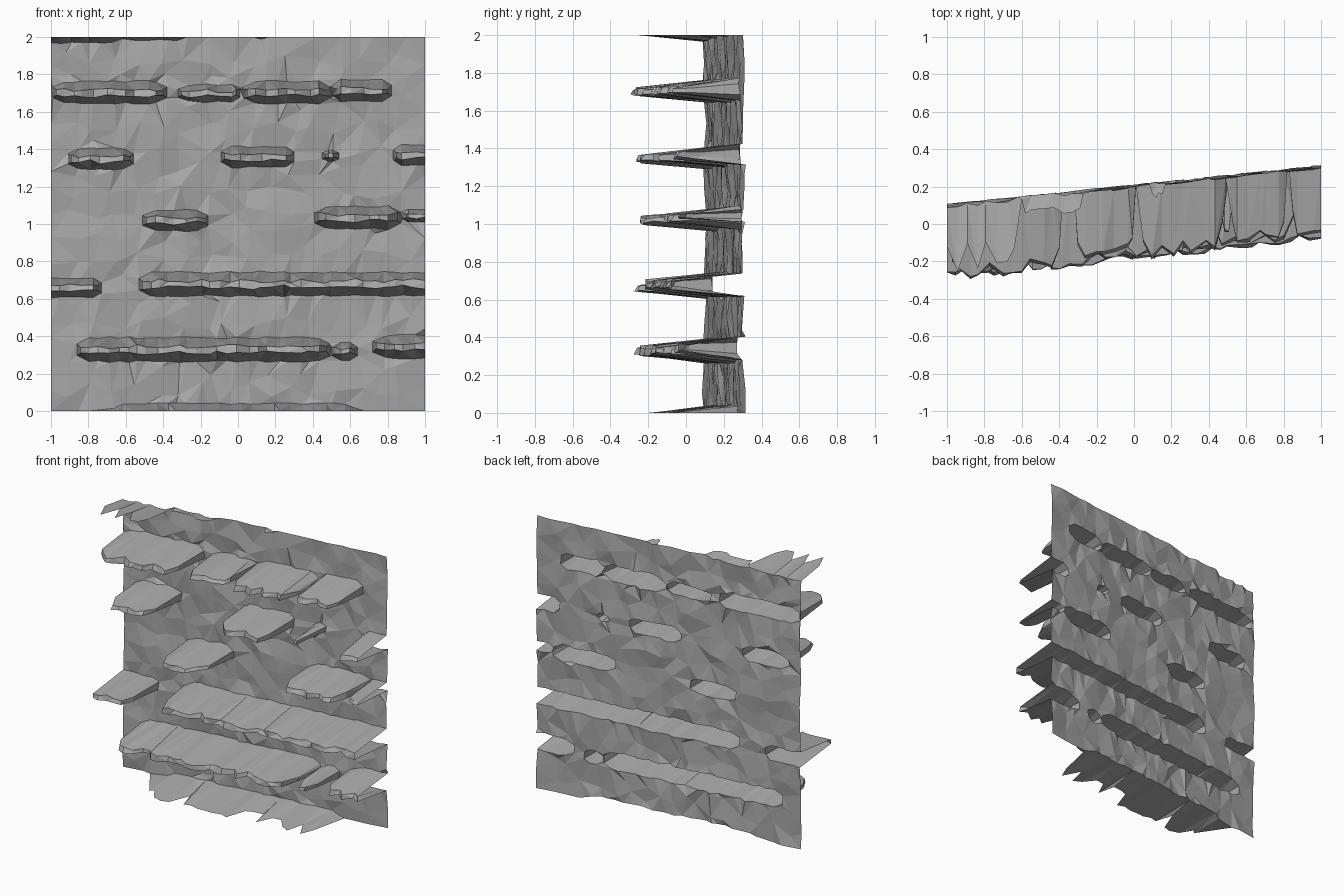
import bpy, random
from mathutils import Vector
from mathutils.geometry import delaunay_2d_cdt

random.seed(7)
if "Cube" in bpy.data.objects:
    bpy.data.objects.remove(bpy.data.objects["Cube"])

stone = bpy.data.materials.new("grey stone")
stone.use_nodes = True
GREY = (0.4, 0.4, 0.4, 1)
stone.diffuse_color = GREY
stone.node_tree.nodes["Principled BSDF"].inputs["Base Color"].default_value = GREY

# Ledges: left end, right end, root bottom, root top, reach
LEDGES = [
    (-1, -0.62, 1.965, 2.06, 0.36), (-0.6, -0.27, 1.98, 2.06, 0.12), (0.08, 0.17, 1.985, 2.06, 0.08),
    (-0.99, -0.38, 1.64, 1.77, 0.41), (-0.32, 0.01, 1.65, 1.75, 0.38),
    (0.03, 0.49, 1.64, 1.77, 0.40), (0.51, 0.82, 1.65, 1.78, 0.37),
    (-0.91, -0.56, 1.29, 1.41, 0.38), (-0.09, 0.30, 1.30, 1.42, 0.38),
    (0.45, 0.54, 1.33, 1.40, 0.30), (0.83, 1, 1.31, 1.43, 0.36),
    (-0.51, -0.16, 0.96, 1.08, 0.41), (0.41, 0.87, 0.97, 1.10, 0.38), (0.88, 1, 1.01, 1.08, 0.35),
    (-1, -0.73, 0.60, 0.72, 0.38), (-0.53, 1, 0.61, 0.75, 0.40),
    (-0.86, 0.49, 0.26, 0.40, 0.40), (0.5, 0.64, 0.27, 0.37, 0.36), (0.72, 1, 0.28, 0.41, 0.37),
    (-0.66, 0.63, -0.06, 0.045, 0.38),
]

points, reach, edges = [], [], []


def jitter(a):
    return random.uniform(-a, a)


def add(x, z, d):
    points.append(Vector((x, min(max(z, 0), 2))))
    reach.append(d)
    return len(points) - 1


def chain(row):
    ids = [add(*p) for p in row]
    edges.extend(zip(ids, ids[1:]))


def ledge(x0, x1, low, high, depth):
    """Hollow tongue: root line, blunt lip of two lines, root line."""
    at_edge = low < 0 or high > 2
    steps = max(3, round((x1 - x0) / 0.055))
    rows = [[], [], [], []]
    mid, half = low + (high - low) * 0.49, (high - low) / 2
    for i in range(steps + 1):
        t = i / steps
        end = (i == 0 and x0 > -1) or (i == steps and x1 < 1)
        x = x0 + (x1 - x0) * t
        if 0 < i < steps:
            x += jitter(0.014)
        size = 0.45 if end else random.uniform(0.82, 1)
        lip = 0.13 + jitter(0.05)
        tooth = random.choice((1, 1, 0.97, 0.93, 0.86)) - random.random() * 0.04
        if at_edge:
            tooth *= random.choice((1, 0.95, 0.6))
        if end:
            tooth *= 0.75
        # The lip is drawn in a little from the open ends
        lx = x + (0.018 if i == 0 else -0.018) * end
        wave = jitter(0.008)
        rows[0].append((x, mid - half * size, 0))
        rows[3].append((x, mid + half * size, 0))
        if at_edge:
            edge = 0 if low < 0 else 2
            rows[1].append((lx, edge, depth * tooth))
        else:
            rows[1].append((lx, mid + wave - half * 2 * lip, depth * tooth))
            rows[2].append((lx, mid + wave + half * 2 * lip, depth * (tooth - random.random() * 0.06)))
    if low < 0:
        rows[0] = []
    if high > 2:
        rows[3] = []
    for row in rows:
        chain(row)


def near_ledge(x, z):
    return any(a - 0.035 < x < b + 0.035 and lo - 0.02 < z < hi + 0.02 for a, b, lo, hi, _ in LEDGES)


for spec in LEDGES:
    ledge(*spec)

# Scattered points of the rough wall, with a straight outline
N = 17
for i in range(N + 1):
    for j in range(N + 1):
        x, z = -1 + 2 * i / N, 2 * j / N
        if 0 < i < N:
            x += jitter(0.045)
        if 0 < j < N:
            z += jitter(0.045)
        corner = i in (0, N) and j in (0, N)
        if corner or not near_ledge(x, z):
            add(x, z, 0)

flat, _, faces, origin, _, _ = delaunay_2d_cdt(points, edges, [], 0, 1e-4)

# Lift the plan onto the slanted wall and pull the ledges forward
verts = []
for p, src in zip(flat, origin):
    d = max((reach[k] for k in src), default=0)
    rough = jitter(0.013) if d == 0 else 0
    verts.append((p.x, 0.2 + 0.105 * p.x - d + rough, p.y))

mesh = bpy.data.meshes.new("cliff_wall")
mesh.from_pydata(verts, [], [tuple(f) for f in faces])
mesh.materials.append(stone)
mesh.update()
if sum(p.normal.y * p.area for p in mesh.polygons) > 0:
    mesh.flip_normals()
wall = bpy.data.objects.new("cliff_wall", mesh)
bpy.context.collection.objects.link(wall)
